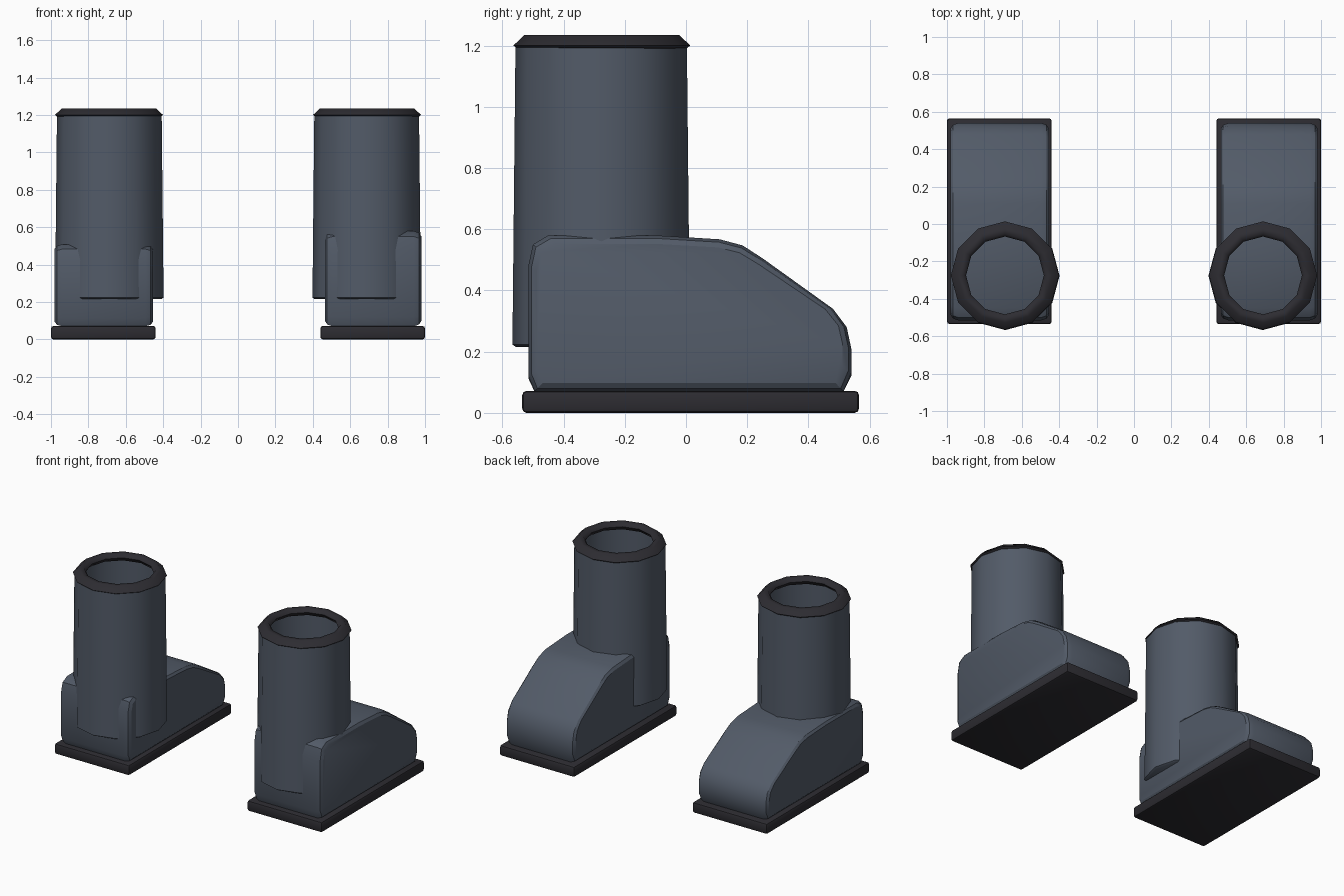
import bpy, bmesh, math

if "Cube" in bpy.data.objects:
    bpy.data.objects.remove(bpy.data.objects["Cube"])


def material(name, rgb):
    m = bpy.data.materials.new(name)
    m.diffuse_color = (*rgb, 1)
    m.use_nodes = True
    m.node_tree.nodes["Principled BSDF"].inputs["Base Color"].default_value = m.diffuse_color
    return m


SLATE = material("slate_blue_grey", (0.085, 0.104, 0.138))
DARK = material("dark_rubber", (0.026, 0.025, 0.031))


def finish(name, bm, mat, angle):
    bmesh.ops.recalc_face_normals(bm, faces=bm.faces)
    mesh = bpy.data.meshes.new(name)
    bm.to_mesh(mesh)
    bm.free()
    ob = bpy.data.objects.new(name, mesh)
    bpy.context.collection.objects.link(ob)
    mesh.materials.append(mat)
    bpy.ops.object.select_all(action='DESELECT')
    ob.select_set(True)
    bpy.context.view_layer.objects.active = ob
    bpy.ops.object.shade_smooth_by_angle(angle=math.radians(angle))
    return ob


def loft(bm, rings, closed=False):
    """Skin a list of equal-length vertex rings."""
    loops = [[bm.verts.new(p) for p in ring] for ring in rings]
    n = len(loops[0])
    pairs = list(zip(loops, loops[1:])) + ([(loops[-1], loops[0])] if closed else [])
    for a, b in pairs:
        for i in range(n):
            j = (i + 1) % n
            bm.faces.new((a[i], a[j], b[j], b[i]))
    return loops


def circle(cx, cy, r, z, n=12):
    return [(cx + r * math.cos(2 * math.pi * i / n),
             cy + r * math.sin(2 * math.pi * i / n), z) for i in range(n)]


# Side outline of the foot (y, z), toe towards +y
FOOT = [(-0.495, 0.07), (0.515, 0.07), (0.54, 0.13), (0.54, 0.21), (0.525, 0.28),
        (0.48, 0.34), (0.25, 0.505), (0.185, 0.547), (0.11, 0.567), (-0.1, 0.58),
        (-0.45, 0.58), (-0.5, 0.55), (-0.515, 0.48), (-0.515, 0.12)]


def foot(name, cx, half, height):
    bm = bmesh.new()
    mid_y, mid_z = 0.0125, 0.325
    rings = []
    # Outline shrinks towards each flank to round the border
    steps = [(half, 0.028), (half - 0.012, 0.010), (half - 0.04, 0)]
    sides = [(-x, d) for x, d in steps] + [(x, d) for x, d in reversed(steps)]
    for x, d in sides:
        sy, sz = 1 - d / 0.5275, 1 - d / 0.255
        rings.append([(cx + x, mid_y + (y - mid_y) * sy,
                       0.07 + (mid_z + (z - mid_z) * sz - 0.07) * height)
                      for y, z in FOOT])
    loops = loft(bm, rings)
    bm.faces.new(loops[0])
    bm.faces.new(loops[-1])
    finish(name, bm, SLATE, 30)


def sole(name, cx):
    bm = bmesh.new()
    bmesh.ops.create_cube(bm, size=1)
    for v in bm.verts:
        v.co = (cx + v.co.x * 0.56, 0.015 + v.co.y * 1.1, 0.036 + v.co.z * 0.072)
    bmesh.ops.bevel(bm, geom=bm.edges[:], offset=0.014, segments=2,
                    profile=0.5, affect='EDGES')
    finish(name, bm, DARK, 40)


def shaft(name, cx):
    # Open-topped tapered tube with a closed bottom
    bm = bmesh.new()
    cy = -0.277
    loops = loft(bm, [circle(cx, cy, r, z) for r, z in
                      [(0.278, 0.215), (0.29, 0.223), (0.28, 1.2)]])
    bm.faces.new(loops[0])
    finish(name, bm, SLATE, 40)


def rim(name, cx):
    # Padded ring around the opening
    bm = bmesh.new()
    profile = [(0.272, 1.187), (0.289, 1.2), (0.252, 1.235), (0.222, 1.235),
               (0.208, 1.212), (0.225, 1.187)]
    loft(bm, [circle(cx, -0.275, r, z) for r, z in profile], closed=True)
    finish(name, bm, DARK, 60)


# Pair of boots; the left foot is a little lower
for side, s, cx, half, height in (("left", -1, -0.7175, 0.2625, 0.86),
                                  ("right", 1, 0.7225, 0.2575, 1.0)):
    sole(side + "_sole", s * 0.72)
    foot(side + "_foot", cx, half, height)
    shaft(side + "_shaft", s * 0.688)
    rim(side + "_rim", s * 0.69)
